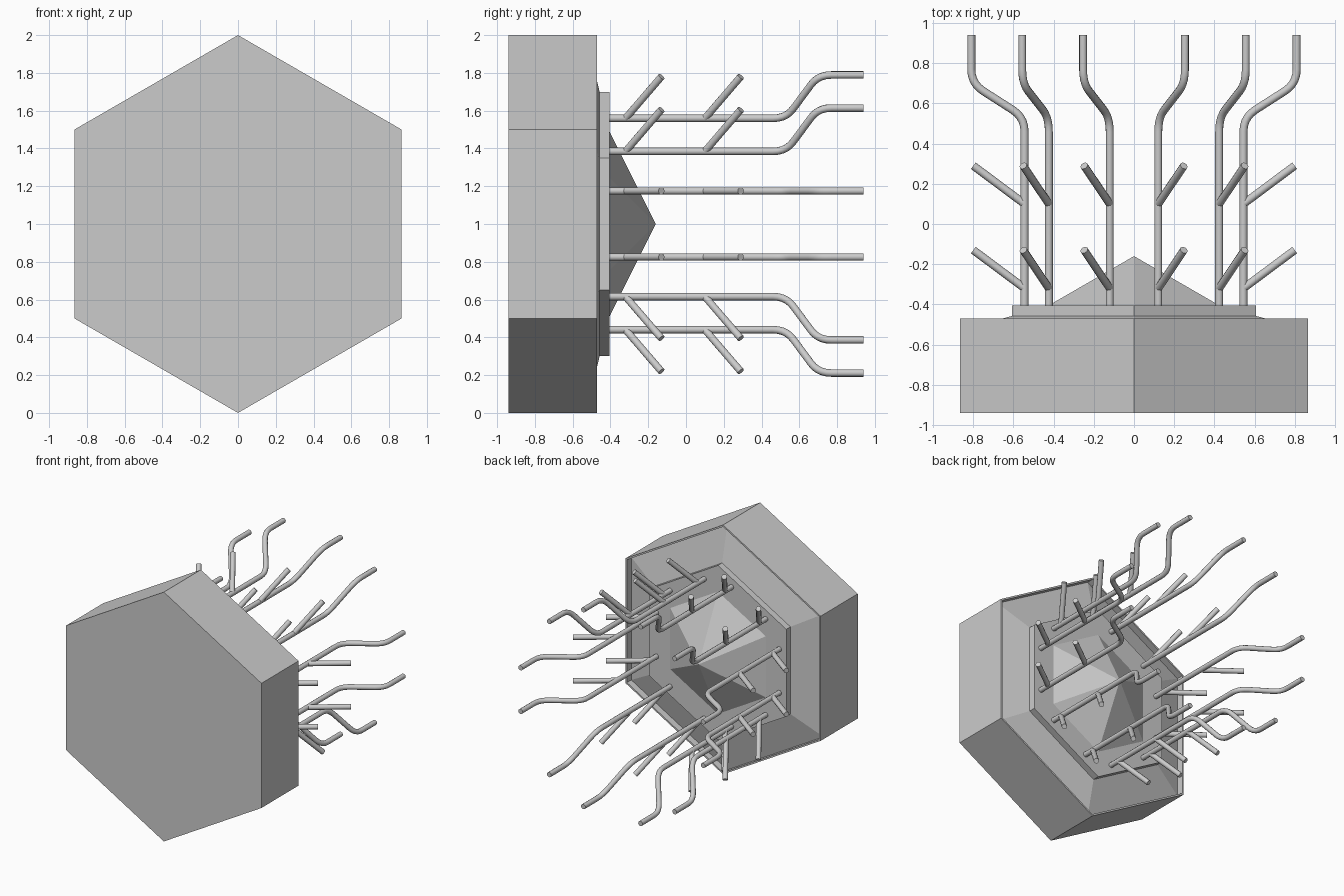
import bpy, bmesh
from math import sin, cos, pi, radians
from mathutils import Vector, Matrix

cube = bpy.data.objects.get("Cube")
if cube:
    bpy.data.objects.remove(cube)

grey = bpy.data.materials.new("plain_grey")
grey.use_nodes = True
colour = (0.6, 0.6, 0.6, 1)
grey.diffuse_color = colour
grey.node_tree.nodes["Principled BSDF"].inputs["Base Color"].default_value = colour

CENTRE = Vector((0, 0, 1))


def hex_solid(name, profile):
    """Six-sided solid about the y axis from (radius, y) pairs; radius 0 is a tip."""
    bm = bmesh.new()
    rings = []
    for r, y in profile:
        count = 6 if r else 1
        rings.append([bm.verts.new((r * sin(i * pi / 3), y, r * cos(i * pi / 3)))
                      for i in range(count)])
    for a, b in zip(rings, rings[1:]):
        for i in range(6):
            j = (i + 1) % 6
            if len(b) == 1:
                bm.faces.new((a[i], a[j], b[0]))
            else:
                bm.faces.new((a[i], a[j], b[j], b[i]))
    for ring in (rings[0], rings[-1]):
        if len(ring) > 1:
            bm.faces.new(ring)
    bmesh.ops.recalc_face_normals(bm, faces=bm.faces)
    mesh = bpy.data.meshes.new(name)
    bm.to_mesh(mesh)
    bm.free()
    mesh.materials.append(grey)
    obj = bpy.data.objects.new(name, mesh)
    obj.location = CENTRE
    bpy.context.collection.objects.link(obj)
    return obj


# Main body with a thin lip round a shallow, sloping back
hex_solid("body", [(1, -0.94), (1, -0.47), (0.985, -0.47),
                   (0.985, -0.525), (0.69, -0.455)])
# Raised plate and faceted point on the back
hex_solid("back_plate", [(0.7, -0.46), (0.7, -0.405)])
hex_solid("back_point", [(0.5, -0.41), (0, -0.16)])


def add_path(curve, points, trim=0.07, steps=5):
    """Add a tube path whose inner corners are rounded."""
    pts = [Vector(p) for p in points]
    path = [pts[0]]
    for a, b, c in zip(pts, pts[1:], pts[2:]):
        start = b + (a - b).normalized() * trim
        end = b + (c - b).normalized() * trim
        for k in range(steps + 1):
            t = k / steps
            path.append(start * (1 - t) ** 2 + b * 2 * t * (1 - t) + end * t * t)
    path.append(pts[-1])
    spline = curve.splines.new("POLY")
    spline.points.add(len(path) - 1)
    for point, co in zip(spline.points, path):
        point.co = (*co, 1)


# One branched pin: a cranked stem with two outward twigs
INNER, OUTER, OFFSET = 0.545, 0.81, 0.175
curve = bpy.data.curves.new("pin_path", "CURVE")
curve.dimensions = "3D"
curve.bevel_depth = 0.02
curve.bevel_resolution = 3
curve.use_fill_caps = True
add_path(curve, [(INNER, -0.42, 0), (INNER, 0.53, 0), (OUTER, 0.70, 0), (OUTER, 0.94, 0)])
for y in (-0.32, 0.10):
    add_path(curve, [(INNER, y, 0), (OUTER - 0.01, y + 0.19, 0)])
source = bpy.data.objects.new("pin_source", curve)
bpy.context.collection.objects.link(source)
bpy.context.view_layer.update()
pin_mesh = bpy.data.meshes.new_from_object(
    source.evaluated_get(bpy.context.evaluated_depsgraph_get()))
bpy.data.objects.remove(source)
pin_mesh.name = "pin"
pin_mesh.materials.clear()
pin_mesh.materials.append(grey)

# Two pins on each of the six sides
pins = []
for side in range(6):
    for label, offset in (("a", -OFFSET), ("b", OFFSET)):
        pin = bpy.data.objects.new(f"pin_{side + 1}{label}", pin_mesh)
        pin.matrix_world = (Matrix.Translation(CENTRE)
                            @ Matrix.Rotation(side * pi / 3, 4, "Y")
                            @ Matrix.Translation((0, 0, offset)))
        bpy.context.collection.objects.link(pin)
        pins.append(pin)

bpy.ops.object.select_all(action="DESELECT")
pins[0].select_set(True)
bpy.context.view_layer.objects.active = pins[0]
bpy.ops.object.shade_smooth_by_angle(angle=radians(40))
